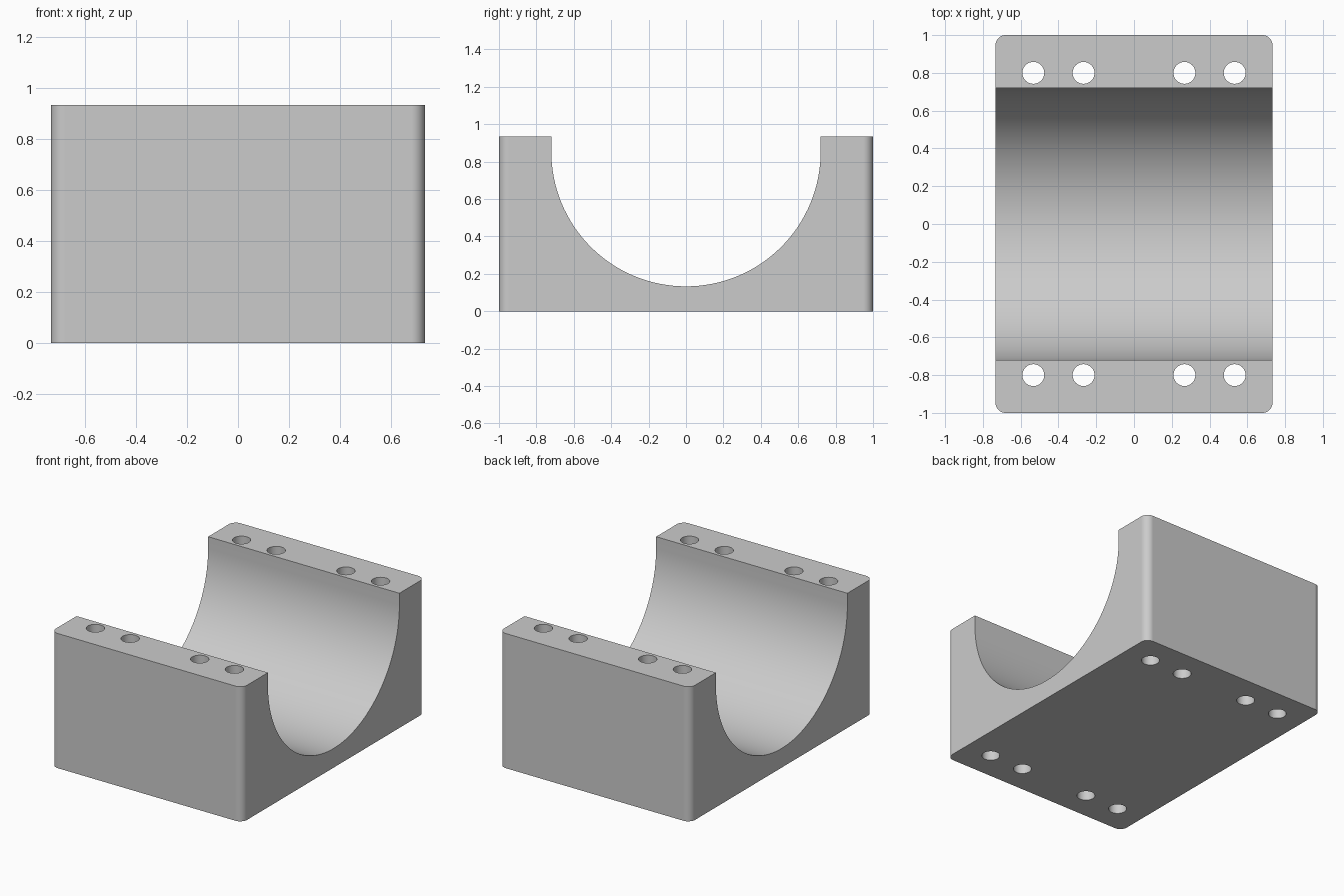
import bpy
import bmesh
from math import cos, sin, pi, radians
from mathutils import Vector

if "Cube" in bpy.data.objects:
    bpy.data.objects.remove(bpy.data.objects["Cube"], do_unlink=True)

HALF_X, HALF_Y, HEIGHT = 0.733, 1.0, 0.933
CORNER = 0.053
BORE_R, BORE_Z = 0.72, 0.853
HOLE_R, HOLE_Y = 0.058, 0.8
HOLE_XS = (-0.533, -0.267, 0.267, 0.533)

# Plain grey metal
grey = bpy.data.materials.new("grey_metal")
grey.use_nodes = True
grey.diffuse_color = (0.6, 0.6, 0.6, 1)
grey.node_tree.nodes["Principled BSDF"].inputs["Base Color"].default_value = (0.6, 0.6, 0.6, 1)


def arc(cx, cy, r, start, end, steps):
    """Points along a circular arc, angles in degrees."""
    angles = [radians(start + (end - start) * i / steps) for i in range(steps + 1)]
    return [(cx + r * cos(a), cy + r * sin(a)) for a in angles]


def extrude_outlines(name, outlines, place, direction):
    """Solid made by extruding closed outlines along a direction."""
    bm = bmesh.new()
    for outline in outlines:
        base = bm.faces.new([bm.verts.new(place(u, v)) for u, v in outline])
        out = bmesh.ops.extrude_face_region(bm, geom=[base], use_keep_orig=True)
        moved = [g for g in out["geom"] if isinstance(g, bmesh.types.BMVert)]
        bmesh.ops.translate(bm, verts=moved, vec=Vector(direction))
    bmesh.ops.recalc_face_normals(bm, faces=bm.faces)
    mesh = bpy.data.meshes.new(name)
    bm.to_mesh(mesh)
    bm.free()
    mesh.materials.append(grey)
    obj = bpy.data.objects.new(name, mesh)
    bpy.context.collection.objects.link(obj)
    return obj


# Block with rounded vertical corners
outline = []
for i, (sx, sy) in enumerate([(1, 1), (-1, 1), (-1, -1), (1, -1)]):
    outline += arc(sx * (HALF_X - CORNER), sy * (HALF_Y - CORNER), CORNER,
                   90 * i, 90 * (i + 1), 10)
block = extrude_outlines("bearing_block", [outline],
                         lambda u, v: (u, v, 0), (0, 0, HEIGHT))

# Cradle cutter: half round with straight sides up through the top
cradle = arc(0, BORE_Z, BORE_R, 180, 360, 64) + [(BORE_R, 1.2), (-BORE_R, 1.2)]
cradle_cutter = extrude_outlines("cradle_cutter", [cradle],
                                 lambda u, v: (-1, u, v), (2, 0, 0))

# Bolt hole cutters, right through the block
holes = [arc(x, y, HOLE_R, 0, 360, 32)[:-1]
         for x in HOLE_XS for y in (-HOLE_Y, HOLE_Y)]
hole_cutter = extrude_outlines("bolt_hole_cutter", holes,
                               lambda u, v: (u, v, -0.2), (0, 0, 1.4))

bpy.ops.object.select_all(action='DESELECT')
block.select_set(True)
bpy.context.view_layer.objects.active = block
for cutter in (cradle_cutter, hole_cutter):
    cut = block.modifiers.new(cutter.name, 'BOOLEAN')
    cut.operation = 'DIFFERENCE'
    cut.solver = 'EXACT'
    cut.object = cutter
    bpy.ops.object.modifier_apply(modifier=cut.name)
    bpy.data.objects.remove(cutter, do_unlink=True)

# Smooth curves, crisp edges and evenly shaded flats
bpy.ops.object.shade_smooth_by_angle(angle=radians(30))
flats = block.modifiers.new("even_flats", 'WEIGHTED_NORMAL')
flats.keep_sharp = True
